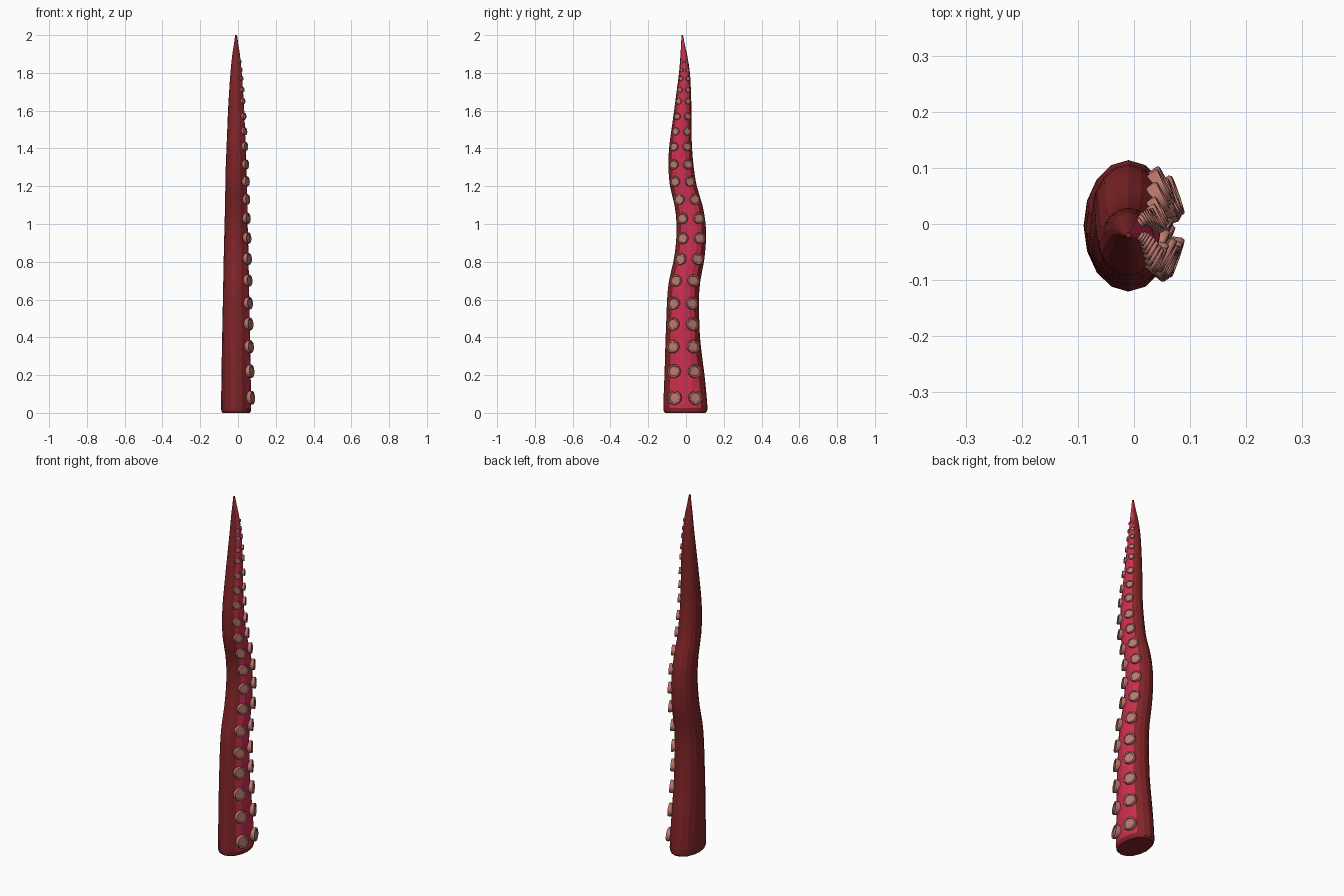
import bpy, bmesh
from math import sin, cos, pi, asin
from mathutils import Vector

cube = bpy.data.objects.get("Cube")
if cube:
    bpy.data.objects.remove(cube)


def material(name, rgb):
    m = bpy.data.materials.new(name)
    m.use_nodes = True
    m.diffuse_color = (*rgb, 1)
    m.node_tree.nodes["Principled BSDF"].inputs["Base Color"].default_value = (*rgb, 1)
    return m


DARK_RED = material("dark_red_skin", (0.22, 0.018, 0.021))
CRIMSON = material("crimson_underside", (0.61, 0.028, 0.08))
PINK = material("dusty_pink", (0.5, 0.19, 0.16))

# Thousandths of a unit, one entry for every tenth of the height
SWAY = [-3, -5, -8, -13, -17, -17, -16, -7, 14, 26, 27, 13, -14, -26, -29, -24, -17, -12, -8, -12, -20]
DEPTH = [118, 113, 106, 98, 91, 87, 84, 83, 81, 79, 77, 74, 71, 67, 61, 53, 46, 38, 29, 17, 4]
WIDTH = [80, 79, 77, 76, 74, 72, 70, 68, 66, 64, 61, 59, 57, 55, 51, 47, 43, 37, 30, 20, 5]
CENTRE_X = -0.01
SIDES = 16


def sample(table, z):
    """Smooth curve through the table at height z."""
    last = len(table) - 1
    i = min(int(z * 10), last - 1)
    t = z * 10 - i
    a, b, c, d = (table[max(0, min(last, i + k))] for k in (-1, 0, 1, 2))
    v = b + t * (c - a + t * (2 * a - 5 * b + 4 * c - d + t * (3 * (b - c) + d - a))) / 2
    return v / 1000


def surface(z, angle, scale=1.0):
    return Vector((CENTRE_X + scale * sample(WIDTH, z) * cos(angle),
                   sample(SWAY, z) + scale * sample(DEPTH, z) * sin(angle), z))


def add_object(name, bm, mats, smooth_angle):
    bmesh.ops.recalc_face_normals(bm, faces=bm.faces)
    mesh = bpy.data.meshes.new(name)
    bm.to_mesh(mesh)
    bm.free()
    for m in mats:
        mesh.materials.append(m)
    ob = bpy.data.objects.new(name, mesh)
    bpy.context.collection.objects.link(ob)
    bpy.ops.object.select_all(action='DESELECT')
    ob.select_set(True)
    bpy.context.view_layer.objects.active = ob
    bpy.ops.object.shade_smooth_by_angle(angle=smooth_angle)


def bridge(bm, lower, upper):
    n = len(lower)
    return [bm.faces.new((lower[k], lower[(k + 1) % n], upper[(k + 1) % n], upper[k]))
            for k in range(n)]


# Tapering, swaying arm with a crimson strip down its +x side
bm = bmesh.new()
levels = [(0, 0.9), (0.008, 0.97), (0.025, 1)] + [(0.05 * k, 1) for k in range(1, 41)]
rings = [[bm.verts.new(surface(z, 2 * pi * k / SIDES, s)) for k in range(SIDES)]
         for z, s in levels]
for level, (lower, upper) in enumerate(zip(rings, rings[1:])):
    for k, face in enumerate(bridge(bm, lower, upper)):
        if level > 1 and (k < 2 or k >= SIDES - 2):
            face.material_index = 1
bm.faces.new(rings[0])
bm.faces.new(rings[-1])
add_object("tentacle_arm", bm, [DARK_RED, CRIMSON], 0.3)

# Two rows of cupped suckers: profile is (radius, height) from base to centre
PROFILE = [(0.85, -0.4), (0.95, 0.1), (1, 0.35), (0.94, 0.5), (0.74, 0.5), (0.68, 0.38)]
HEIGHTS = [8, 22, 35, 47, 58, 70, 81.5, 92.5, 103, 113, 122.5, 131.5, 141, 149, 157, 165, 171, 177, 181.5, 186]


def add_sucker(bm, z, side):
    depth = sample(DEPTH, z)
    radius = min(0.4 * depth, 0.026 + 0.1 * depth)
    angle = side * asin(min(0.53, 0.051 / depth))
    base = surface(z, angle)
    normal = Vector((cos(angle) / sample(WIDTH, z), sin(angle) / depth, 0)).normalized()
    normal = (normal + Vector((0, 0, 0.06))).normalized()
    across = Vector((0, 0, 1)).cross(normal).normalized()
    up = normal.cross(across)
    loops = []
    for r, h in PROFILE:
        loops.append([bm.verts.new(base + radius * (
            h * normal + r * (cos(a) * across + sin(a) * up)))
            for a in (2 * pi * k / 14 for k in range(14))])
    for lower, upper in zip(loops, loops[1:]):
        bridge(bm, lower, upper)
    bm.faces.new(loops[0])
    bm.faces.new(loops[-1])


for name, side in (("front_suckers", -1), ("back_suckers", 1)):
    bm = bmesh.new()
    for h in HEIGHTS:
        add_sucker(bm, h / 100, side)
    add_object(name, bm, [PINK], 0.5)
